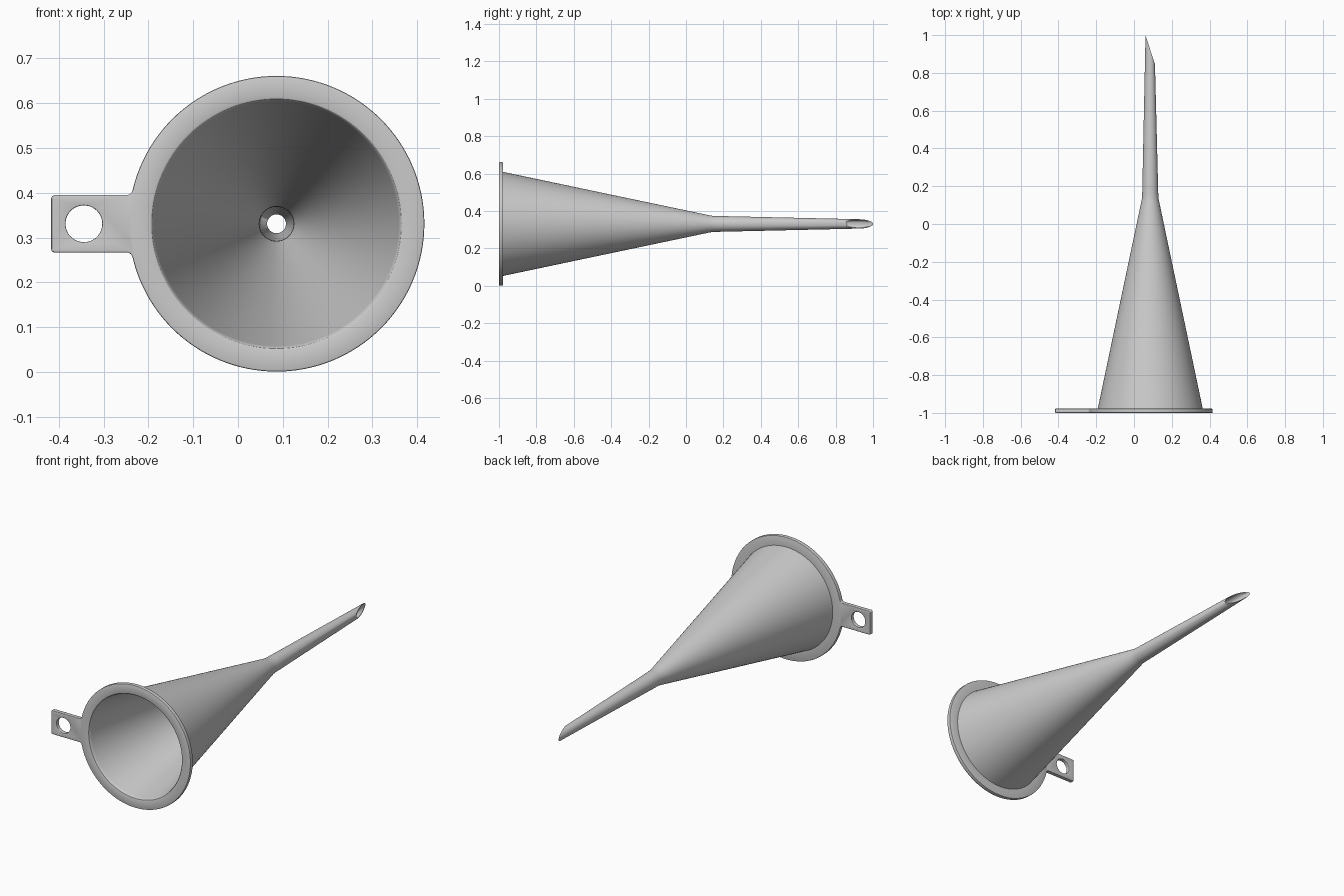
import bpy, bmesh
from math import sin, cos, pi, hypot, sqrt, atan2, radians

if "Cube" in bpy.data.objects:
    bpy.data.objects.remove(bpy.data.objects["Cube"])

CX, CZ = 0.086, 0.331      # funnel axis, running along y
RIM = 0.33
SEG = 128
BACK = -0.978              # rear face of the flange


def arc(cx, cy, r, a0, a1, n):
    return [(cx + r * cos(a0 + (a1 - a0) * i / n),
             cy + r * sin(a0 + (a1 - a0) * i / n)) for i in range(n + 1)]


def smooth(ob, angle=30):
    bpy.ops.object.select_all(action='DESELECT')
    ob.select_set(True)
    bpy.context.view_layer.objects.active = ob
    bpy.ops.object.shade_smooth_by_angle(angle=radians(angle))


# Funnel body: closed wall profile (radius, y); y=None marks the slanted tip
profile = [(0.283, -1), (0.279, -0.9985), (0.2755, -0.994), (0.273, -0.984),
           (0.0430, 0.115), (0.0388, 0.137), (0.0380, 0.16),
           (0.021, None), (0.025, None),
           (0.0425, 0.16), (0.0437, 0.137), (0.0480, 0.115),
           (0.278, BACK), (0.3265, BACK), (0.329, BACK - 0.001),
           (RIM, BACK - 0.0035), (RIM, -0.9965), (0.329, -0.999), (0.3265, -1)]
bm = bmesh.new()
rings = []
for r, y in profile:
    ring = []
    for i in range(SEG):
        a = 2 * pi * i / SEG
        x, z = r * cos(a), r * sin(a)
        yy = 1 - (x + 0.025) / 0.05 * 0.155 if y is None else y
        ring.append(bm.verts.new((CX + x, yy, CZ + z)))
    rings.append(ring)
for k, ring in enumerate(rings):
    nxt = rings[(k + 1) % len(rings)]
    for i in range(SEG):
        j = (i + 1) % SEG
        bm.faces.new((ring[i], ring[j], nxt[j], nxt[i]))
bmesh.ops.recalc_face_normals(bm, faces=bm.faces)
mesh = bpy.data.meshes.new("funnel")
bm.to_mesh(mesh)
bm.free()
funnel = bpy.data.objects.new("funnel", mesh)
bpy.context.collection.objects.link(funnel)

# Hanging tab outline in axis coordinates: filleted into the rim, rounded corners
half, fil, cor, left = 0.064, 0.014, 0.008, -0.503
fy = half + fil
fx = -sqrt((RIM + fil) ** 2 - fy ** 2)
upper = [(-0.30, fy * 0.95)]
upper += arc(fx, fy, fil, atan2(-fy, -fx), -pi / 2, 8)
upper += arc(left + cor, half - cor, cor, pi / 2, pi, 6)
outline = upper + [(x, -y) for x, y in reversed(upper)]
hole = arc(-0.43, 0, 0.041, 0, 2 * pi, 48)[:-1]

curve = bpy.data.curves.new("hanging_tab", 'CURVE')
curve.dimensions = '2D'
curve.fill_mode = 'BOTH'
curve.extrude = 0.008
curve.bevel_depth = 0.003
curve.bevel_resolution = 2
curve.offset = -0.003
for pts in (outline, hole):
    sp = curve.splines.new('POLY')
    sp.points.add(len(pts) - 1)
    for p, (x, y) in zip(sp.points, pts):
        p.co = (x, y, 0, 1)
    sp.use_cyclic_u = True
tab = bpy.data.objects.new("hanging_tab", curve)
bpy.context.collection.objects.link(tab)
tab.location = (CX, (BACK - 1) / 2, CZ)
tab.rotation_euler = (pi / 2, 0, 0)
bpy.ops.object.select_all(action='DESELECT')
tab.select_set(True)
bpy.context.view_layer.objects.active = tab
bpy.ops.object.convert(target='MESH')
tab = bpy.context.view_layer.objects.active
bm = bmesh.new()
bm.from_mesh(tab.data)
bmesh.ops.remove_doubles(bm, verts=bm.verts, dist=0.0001)
bmesh.ops.recalc_face_normals(bm, faces=bm.faces)
bm.to_mesh(tab.data)
bm.free()

smooth(funnel)
smooth(tab)
